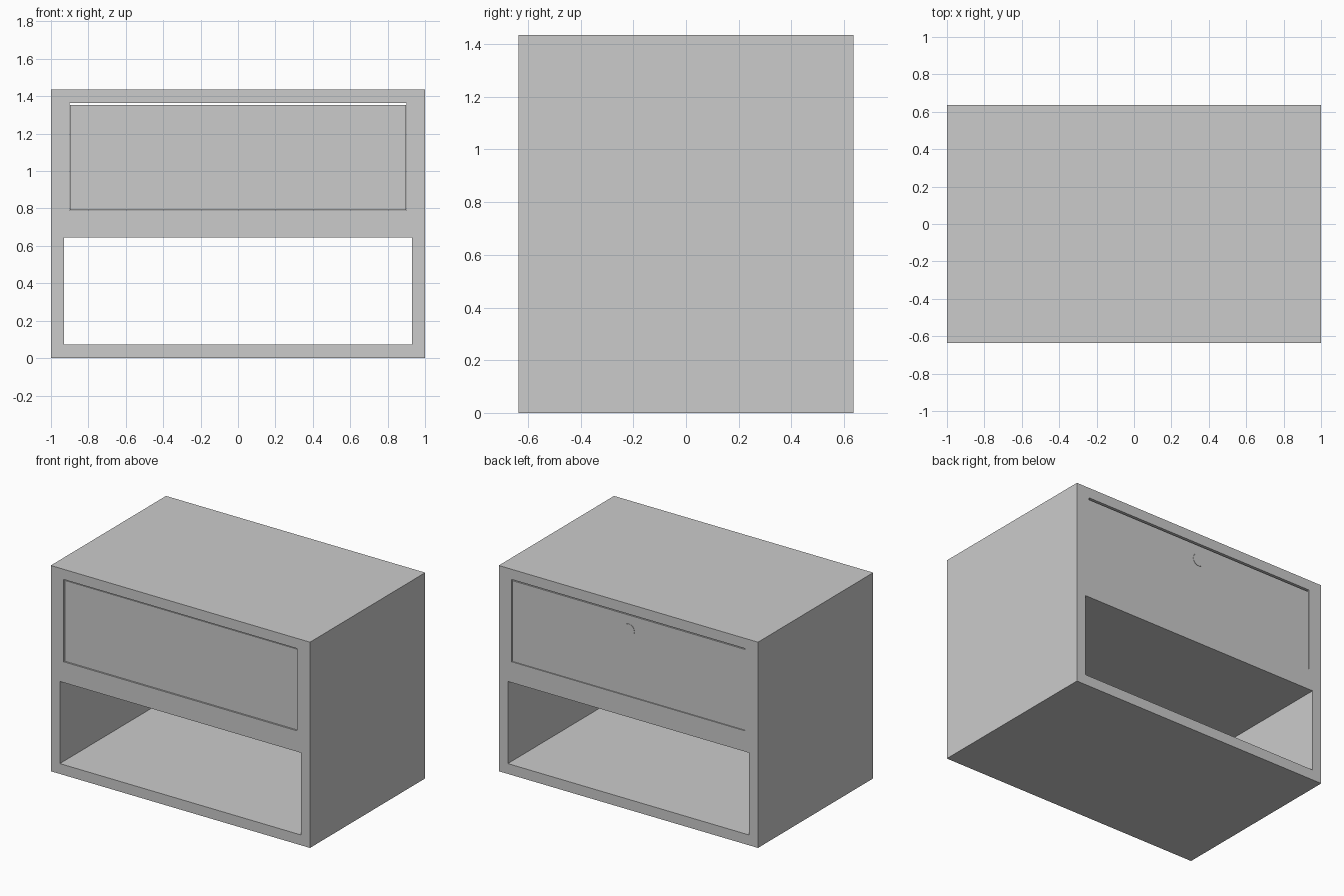
import bpy, bmesh
from mathutils import Matrix, Vector

if "Cube" in bpy.data.objects:
    bpy.data.objects.remove(bpy.data.objects["Cube"])

W, D, H = 1.0, 0.635, 1.435   # half width, half depth, height


def box(name, x, y, z):
    """Box from (min, max) pairs on each axis."""
    bm = bmesh.new()
    size = Vector((x[1] - x[0], y[1] - y[0], z[1] - z[0]))
    mid = Vector((sum(x), sum(y), sum(z))) / 2
    bmesh.ops.create_cube(bm, size=1, matrix=Matrix.Translation(mid) @ Matrix.Diagonal((*size, 1)))
    mesh = bpy.data.meshes.new(name)
    bm.to_mesh(mesh)
    bm.free()
    obj = bpy.data.objects.new(name, mesh)
    bpy.context.collection.objects.link(obj)
    return obj


def cut(obj, cutter):
    """Subtract cutter from obj, then discard it."""
    cutter.hide_render = True
    mod = obj.modifiers.new("cut", 'BOOLEAN')
    mod.operation, mod.solver, mod.object = 'DIFFERENCE', 'EXACT', cutter
    bpy.context.view_layer.objects.active = obj
    bpy.ops.object.modifier_apply(modifier=mod.name)
    bpy.data.objects.remove(cutter)


# cabinet shell: open shelf below, drawer bay above, both running right through
cabinet = box("cabinet", (-W, W), (-D, D), (0, H))
cut(cabinet, box("shelf_opening", (-0.93, 0.93), (-1, 1), (0.072, 0.645)))
cut(cabinet, box("drawer_bay", (-0.9, 0.9), (-1, 1), (0.79, 1.364)))

# open-topped drawer, slightly recessed, with a thin gap above it
front, back = -D + 0.01, D - 0.006
drawer = box("drawer", (-0.899, 0.899), (front, back), (0.791, 1.354))
cut(drawer, box("drawer_hollow", (-0.84, 0.84), (front + 0.06, back - 0.06), (0.85, 1.5)))

# small flush round pull on the back face of the drawer
bpy.ops.mesh.primitive_cylinder_add(vertices=32, radius=0.043, depth=0.02,
                                    location=(0, back - 0.008, 1.25), rotation=(1.5707963, 0, 0))
pull = bpy.context.object
pull.name = "drawer_pull"
bpy.ops.object.shade_smooth_by_angle()
